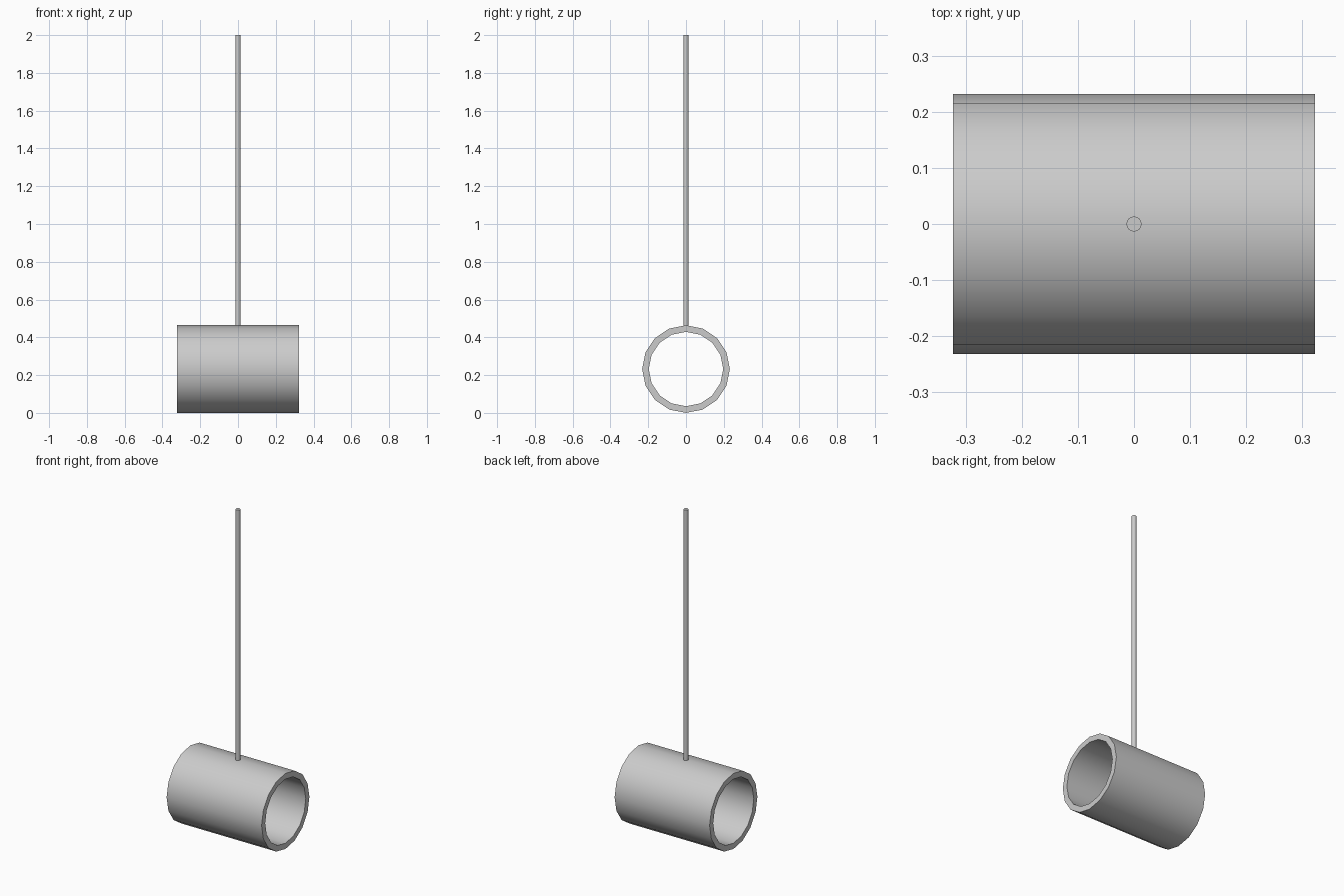
import bpy
import bmesh
from math import cos, sin, pi, radians

if "Cube" in bpy.data.objects:
    bpy.data.objects.remove(bpy.data.objects["Cube"])

R_OUT, R_IN, HALF = 0.232, 0.197, 0.3225
SIDES = 16


def finish(name, bm):
    bmesh.ops.recalc_face_normals(bm, faces=bm.faces[:])
    mesh = bpy.data.meshes.new(name)
    bm.to_mesh(mesh)
    bm.free()
    ob = bpy.data.objects.new(name, mesh)
    bpy.context.collection.objects.link(ob)
    bpy.ops.object.select_all(action='DESELECT')
    ob.select_set(True)
    bpy.context.view_layer.objects.active = ob
    bpy.ops.object.shade_smooth_by_angle(angle=radians(40))
    return ob


# Open tube lying along x: a rectangular wall section swept around the axis
bm = bmesh.new()
section = [(-HALF, R_OUT), (HALF, R_OUT), (HALF, R_IN), (-HALF, R_IN)]
rings = []
for i in range(SIDES):
    a = 2 * pi * i / SIDES
    rings.append([bm.verts.new((x, r * sin(a), R_OUT + r * cos(a))) for x, r in section])
for i in range(SIDES):
    a, b = rings[i], rings[(i + 1) % SIDES]
    for j in range(4):
        k = (j + 1) % 4
        bm.faces.new((a[j], a[k], b[k], b[j]))
finish("hollow_tube", bm)

# Thin upright rod, its foot set into the tube wall
bottom, top = 0.455, 2.0
bm = bmesh.new()
bmesh.ops.create_cone(bm, cap_ends=True, segments=16, radius1=0.0135,
                      radius2=0.0135, depth=top - bottom)
bmesh.ops.translate(bm, verts=bm.verts[:], vec=(0, 0, (top + bottom) / 2))
finish("hanging_rod", bm)
